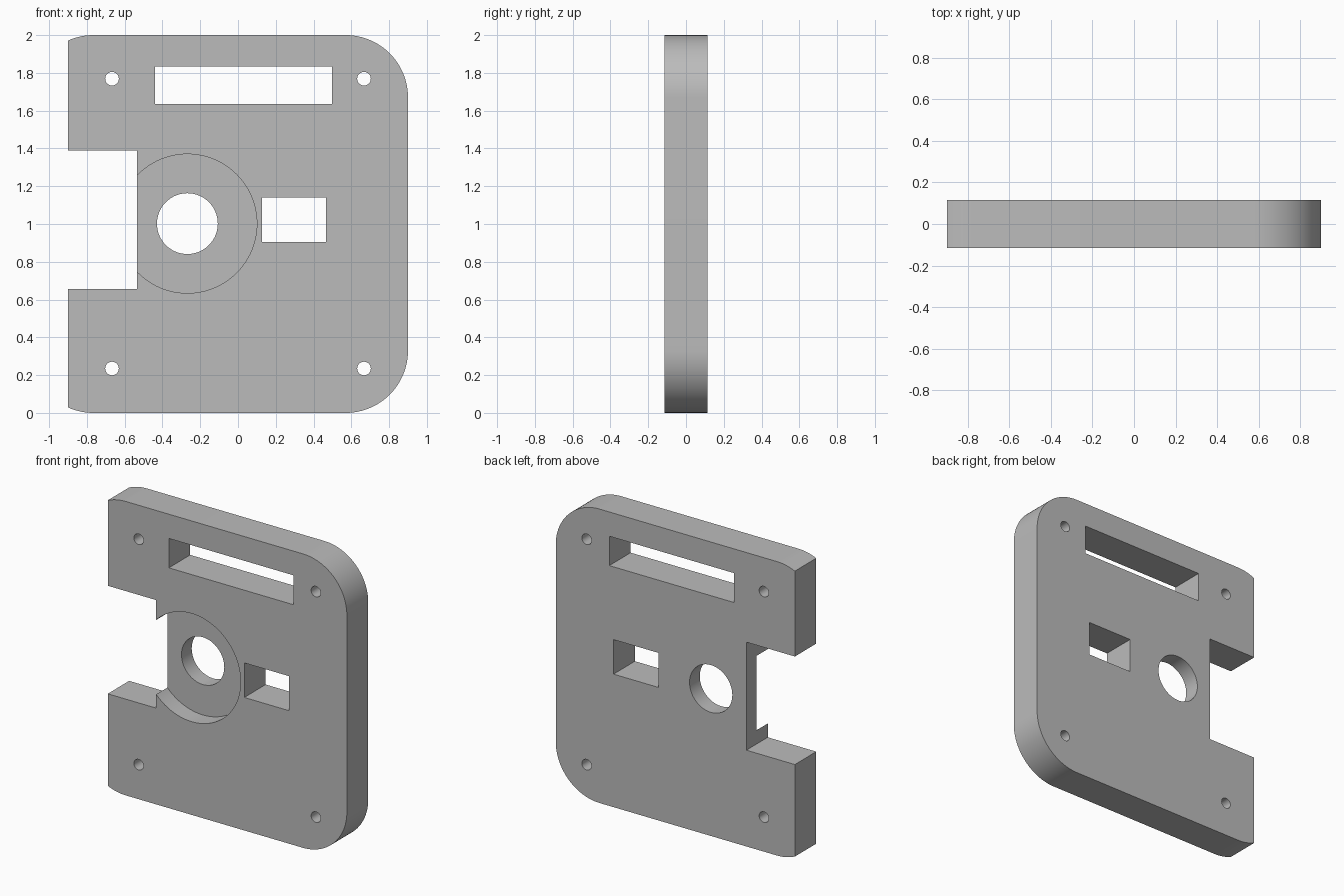
import bpy, bmesh
from math import sin, cos, acos, pi
from mathutils import Matrix

default = bpy.data.objects.get("Cube")
if default:
    bpy.data.objects.remove(default, do_unlink=True)

HALF_W, HEIGHT, HALF_T = 0.9, 2.0, 0.115
RADIUS = 0.33
LEFT_CENTRE = -0.765      # left corner arcs are cut off by the flat side
RECESS_DEPTH = 0.12

grey = bpy.data.materials.new("grey")
grey.use_nodes = True
colour = (0.5, 0.5, 0.5, 1)
grey.diffuse_color = colour
grey.node_tree.nodes["Principled BSDF"].inputs["Base Color"].default_value = colour


def make_object(name, bm):
    bmesh.ops.recalc_face_normals(bm, faces=bm.faces)
    mesh = bpy.data.meshes.new(name)
    bm.to_mesh(mesh)
    bm.free()
    mesh.materials.append(grey)
    obj = bpy.data.objects.new(name, mesh)
    bpy.context.collection.objects.link(obj)
    return obj


def box(name, x0, x1, z0, z1):
    bm = bmesh.new()
    place = Matrix.Translation(((x0 + x1) / 2, 0, (z0 + z1) / 2))
    size = Matrix.Diagonal((x1 - x0, 1, z1 - z0, 1))
    bmesh.ops.create_cube(bm, size=1, matrix=place @ size)
    return make_object(name, bm)


def cylinder(name, x, z, radius, y0=-0.5, y1=0.5, sides=64):
    bm = bmesh.new()
    place = Matrix.Translation((x, (y0 + y1) / 2, z)) @ Matrix.Rotation(pi / 2, 4, "X")
    bmesh.ops.create_cone(bm, cap_ends=True, segments=sides, radius1=radius,
                          radius2=radius, depth=y1 - y0, matrix=place)
    return make_object(name, bm)


def arc(cx, cz, start, end, steps=24):
    angles = [start + (end - start) * i / steps for i in range(steps + 1)]
    return [(cx + RADIUS * cos(a), cz + RADIUS * sin(a)) for a in angles]


# Plate outline: two full round corners on one side, two trimmed on the other
right_centre = HALF_W - RADIUS
low, high = RADIUS, HEIGHT - RADIUS
trim = acos((-HALF_W - LEFT_CENTRE) / RADIUS)
outline = (arc(right_centre, low, -pi / 2, 0)
           + arc(right_centre, high, 0, pi / 2)
           + arc(LEFT_CENTRE, high, pi / 2, trim, 8)
           + arc(LEFT_CENTRE, low, -trim, -pi / 2, 8))
bm = bmesh.new()
face = bm.faces.new([bm.verts.new((x, -HALF_T, z)) for x, z in outline])
extruded = bmesh.ops.extrude_face_region(bm, geom=[face])["geom"]
bmesh.ops.translate(bm, vec=(0, 2 * HALF_T, 0),
                    verts=[v for v in extruded if isinstance(v, bmesh.types.BMVert)])
plate = make_object("plate", bm)

# Cutters: side notch, two windows, front recess, shaft hole, screw holes
cutters = [
    box("notch_cutter", -1.2, -0.535, 0.655, 1.39),
    box("long_window_cutter", -0.44, 0.497, 1.635, 1.835),
    box("small_window_cutter", 0.128, 0.465, 0.905, 1.14),
    cylinder("recess_cutter", -0.268, 1.002, 0.368, -0.5, RECESS_DEPTH - HALF_T, 96),
    cylinder("shaft_hole_cutter", -0.268, 1.002, 0.161),
]
for x in (-0.667, 0.667):
    for z in (0.235, 1.769):
        cutters.append(cylinder("screw_hole_cutter", x, z, 0.036, sides=32))

for cutter in cutters:
    cutter.hide_render = True
    mod = plate.modifiers.new(cutter.name, "BOOLEAN")
    mod.operation = "DIFFERENCE"
    mod.solver = "EXACT"
    mod.object = cutter

# Bake the cuts, then drop the cutters
bpy.context.view_layer.update()
evaluated = plate.evaluated_get(bpy.context.evaluated_depsgraph_get())
cut_mesh = bpy.data.meshes.new_from_object(evaluated)
plate.modifiers.clear()
plate.data = cut_mesh
cut_mesh.name = "plate"
cut_mesh.materials.clear()
cut_mesh.materials.append(grey)
for cutter in cutters:
    bpy.data.objects.remove(cutter, do_unlink=True)

# Smooth round walls, sharp edges
bpy.ops.object.select_all(action="DESELECT")
plate.select_set(True)
bpy.context.view_layer.objects.active = plate
bpy.ops.object.shade_smooth_by_angle()
